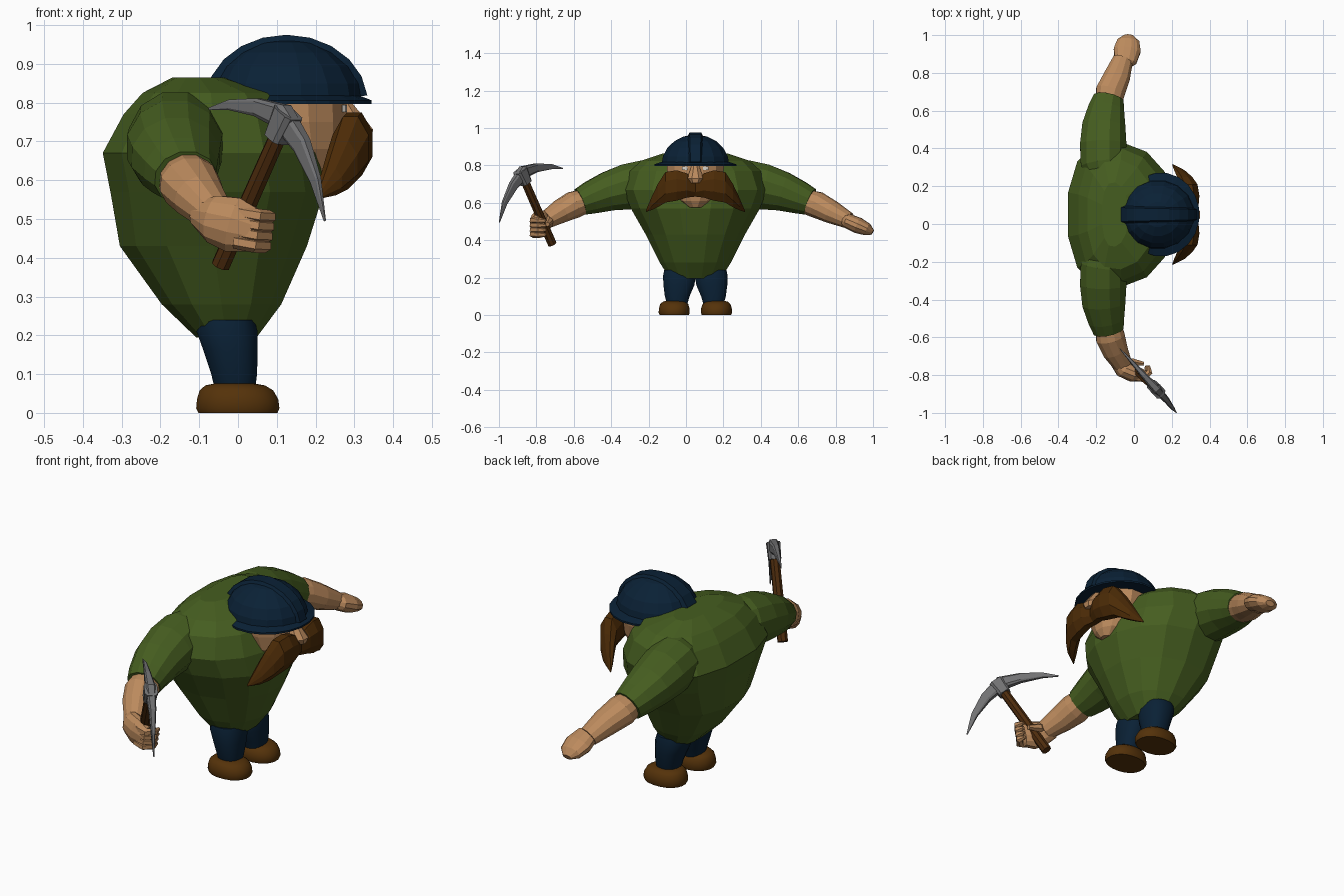
import bpy, bmesh, math
from mathutils import Vector as V

CY = 0.05  # the body's plane of symmetry


def mat(name, rgb):
    m = bpy.data.materials.new(name)
    m.diffuse_color = (*rgb, 1)
    return m


GREEN = mat("green shirt", (0.060, 0.110, 0.014))
SKIN = mat("skin", (0.50, 0.255, 0.11))
NAVY = mat("navy", (0.003, 0.015, 0.036))
HAIR = mat("brown hair", (0.072, 0.024, 0.002))
LEATHER = mat("brown leather", (0.090, 0.032, 0.003))
WOOD = mat("dark wood", (0.075, 0.025, 0.004))
STEEL = mat("grey steel", (0.165, 0.165, 0.17))
EYE = mat("eye white", (0.7, 0.66, 0.6))


def loft(name, rings, m, smooth=False):
    """Skin a list of equal-length point rings, with both ends capped."""
    bm = bmesh.new()
    vs = [[bm.verts.new(p) for p in r] for r in rings]
    n = len(rings[0])
    for a, b in zip(vs, vs[1:]):
        for i in range(n):
            j = (i + 1) % n
            bm.faces.new((a[i], a[j], b[j], b[i]))
    bm.faces.new(vs[0])
    bm.faces.new(vs[-1])
    bmesh.ops.recalc_face_normals(bm, faces=bm.faces)
    me = bpy.data.meshes.new(name)
    bm.to_mesh(me)
    bm.free()
    me.materials.append(m)
    o = bpy.data.objects.new(name, me)
    bpy.context.collection.objects.link(o)
    if smooth:
        bpy.ops.object.select_all(action='DESELECT')
        o.select_set(True)
        bpy.context.view_layer.objects.active = o
        bpy.ops.object.shade_smooth_by_angle(angle=math.radians(40))
    return o


def ring(c, u, v, n, e=2.0, taper=0.0):
    """Superellipse ring about c spanned by half-axis vectors u and v."""
    pts = []
    for i in range(n):
        a = 2 * math.pi * (i + 0.5) / n
        k, s = math.cos(a), math.sin(a)
        pts.append(V(c) + V(u) * math.copysign(abs(k) ** (2 / e), k)
                   + V(v) * math.copysign(abs(s) ** (2 / e), s) * (1 - taper * k))
    return pts


def stack(name, rows, n, m, e=2.0, smooth=False, taper=0.0):
    """Horizontal rings: rows of z, xmin, xmax, y centre, y half width."""
    return loft(name, [ring(((a + b) / 2, y, z), ((b - a) / 2, 0, 0), (0, h, 0), n, e, taper)
                       for z, a, b, y, h in rows], m, smooth)


def tube(name, path, n, m, up=(0, 0, 1), e=2.0, smooth=False):
    """Tube along path rows of x, y, z, side radius, up radius."""
    P = [V(p[:3]) for p in path]
    rings = []
    for i, p in enumerate(path):
        t = (P[min(i + 1, len(P) - 1)] - P[max(i - 1, 0)]).normalized()
        s = t.cross(V(up)).normalized()
        rings.append(ring(P[i], s * p[3], s.cross(t) * p[4], n, e))
    return loft(name, rings, m, smooth)


def mirror(path):
    return [(p[0], 2 * CY - p[1], *p[2:]) for p in path]


# Torso: top-heavy, hunched forward, wider at the back than the front
stack("torso", [(0.195, -0.11, 0.05, CY, 0.135), (0.28, -0.20, 0.115, CY, 0.19),
                (0.43, -0.31, 0.183, CY, 0.265), (0.57, -0.335, 0.228, CY, 0.345),
                (0.67, -0.355, 0.215, CY, 0.385), (0.77, -0.30, 0.17, CY, 0.35),
                (0.825, -0.25, 0.11, CY, 0.29), (0.865, -0.17, -0.03, CY, 0.17)],
      14, GREEN, 2.3, taper=0.13)

# Sleeves
sleeve = [(-0.14, -0.15, 0.71, 0.11, 0.12), (-0.16, -0.22, 0.70, 0.126, 0.132),
          (-0.163, -0.32, 0.685, 0.127, 0.126), (-0.16, -0.42, 0.66, 0.118, 0.108),
          (-0.147, -0.51, 0.627, 0.098, 0.09), (-0.135, -0.565, 0.605, 0.083, 0.075)]
tube("right_sleeve", sleeve, 12, GREEN)
tube("left_sleeve", mirror(sleeve), 12, GREEN)

# Forearms
tube("right_forearm", [(-0.135, -0.54, 0.61, 0.07, 0.066), (-0.125, -0.60, 0.59, 0.08, 0.074),
                       (-0.10, -0.67, 0.555, 0.07, 0.064), (-0.06, -0.745, 0.51, 0.052, 0.048)],
     12, SKIN)
tube("left_forearm", [(-0.135, 0.63, 0.61, 0.07, 0.066), (-0.125, 0.70, 0.59, 0.08, 0.072),
                      (-0.09, 0.78, 0.55, 0.072, 0.062), (-0.058, 0.87, 0.505, 0.055, 0.044)],
     12, SKIN)

# Open left hand
tube("left_hand", [(-0.05, 0.835, 0.515, 0.03, 0.025), (-0.045, 0.86, 0.505, 0.06, 0.04),
                   (-0.036, 0.92, 0.479, 0.074, 0.044), (-0.03, 0.97, 0.457, 0.060, 0.034),
                   (-0.028, 0.998, 0.442, 0.025, 0.014)], 12, SKIN)

# Gripping right hand
tube("right_palm", [(-0.105, -0.725, 0.515, 0.028, 0.035), (-0.06, -0.765, 0.50, 0.048, 0.064),
                    (-0.01, -0.79, 0.485, 0.046, 0.074), (0.04, -0.80, 0.470, 0.034, 0.058)],
     12, SKIN)
for i in range(4):
    z = 0.432 + 0.025 * i
    x = 0.004 * i
    tube(f"right_finger_{i + 1}", [(x - 0.01, -0.812, z + 0.01, 0.018, 0.018),
                                   (x + 0.04, -0.818, z, 0.021, 0.019),
                                   (x + 0.07, -0.785, z - 0.002, 0.018, 0.018),
                                   (x + 0.065, -0.75, z - 0.003, 0.009, 0.009)], 6, SKIN)
tube("right_thumb", [(-0.06, -0.75, 0.52, 0.022, 0.022), (-0.01, -0.73, 0.50, 0.022, 0.022),
                     (0.05, -0.74, 0.485, 0.012, 0.012)], 6, SKIN)

# Pickaxe: handle, curved head and socket
base, top = V((-0.045, -0.715, 0.38)), V((0.128, -0.885, 0.77))
axis = (top - base).normalized()
tube("pick_handle", [(*base, 0.025, 0.025), (*top, 0.023, 0.023)], 8, WOOD)
normal = V((0.30, -0.34, -0.29)).cross(axis).normalized()
tube("pick_head", [(-0.075, -0.66, 0.784, 0.003, 0.002), (-0.02, -0.72, 0.794, 0.014, 0.009),
                   (0.05, -0.80, 0.788, 0.024, 0.016), (0.115, -0.87, 0.765, 0.034, 0.024),
                   (0.165, -0.925, 0.69, 0.026, 0.017), (0.20, -0.97, 0.60, 0.016, 0.010),
                   (0.224, -0.998, 0.495, 0.003, 0.002)], 8, STEEL, normal, 4)
a, b = top - axis * 0.075, top + axis * 0.005
tube("pick_socket", [(*a, 0.030, 0.030), (*b, 0.038, 0.032)], 8, STEEL, normal, 4)

# Legs and shoes
for side, s in (("right", -1), ("left", 1)):
    stack(side + "_leg", [(z, x0, x1, CY + s * d, h) for z, x0, x1, d, h in (
        (0.06, -0.06, 0.045, 0.097, 0.055), (0.10, -0.07, 0.05, 0.097, 0.067),
        (0.16, -0.09, 0.052, 0.088, 0.084), (0.21, -0.108, 0.052, 0.085, 0.089),
        (0.24, -0.103, 0.043, 0.085, 0.083))], 16, NAVY, 2.4, True)
    stack(side + "_shoe", [(z, x0, x1, CY + s * 0.113, h) for z, x0, x1, h in (
        (0.0, -0.103, 0.103, 0.079), (0.012, -0.109, 0.108, 0.084),
        (0.035, -0.107, 0.105, 0.083), (0.058, -0.10, 0.092, 0.076),
        (0.071, -0.085, 0.07, 0.062), (0.076, -0.06, 0.04, 0.045))],
          20, LEATHER, 2.2, True)

# Head, nose and eyes
stack("head", [(0.575, 0.12, 0.245, CY, 0.04), (0.61, 0.08, 0.265, CY, 0.09),
               (0.68, 0.04, 0.28, CY, 0.135), (0.75, 0.01, 0.285, CY, 0.155),
               (0.83, 0.0, 0.285, CY, 0.16)], 12, SKIN)
stack("nose", [(0.705, 0.26, 0.345, CY, 0.035), (0.73, 0.26, 0.352, CY, 0.05),
               (0.765, 0.25, 0.325, CY, 0.034), (0.80, 0.25, 0.295, CY, 0.022)], 8, SKIN)
for side, s in (("right", -1), ("left", 1)):
    y = CY + s * 0.052
    stack(side + "_eye", [(0.776, 0.266, 0.281, y, 0.02),
                          (0.794, 0.266, 0.281, y, 0.02)], 8, EYE)

# Drooping moustache: sections in x-z, rows of y offset, x, z, x half, z half
tache = [(0.0, 0.290, 0.675, 0.035, 0.045), (0.045, 0.300, 0.693, 0.045, 0.070),
         (0.10, 0.300, 0.693, 0.050, 0.088), (0.16, 0.290, 0.683, 0.050, 0.088),
         (0.20, 0.268, 0.640, 0.043, 0.068), (0.235, 0.240, 0.595, 0.030, 0.037),
         (0.265, 0.205, 0.555, 0.004, 0.004)]
for side, s in (("right", -1), ("left", 1)):
    loft(side + "_moustache", [ring((x, CY + s * d, z), (hx, 0, 0), (0, 0, hz), 8)
                               for d, x, z, hx, hz in tache], HAIR)

# Helmet: dome, brim and central ridge
HX, HZ, RX, RY, RZ = 0.125, 0.80, 0.198, 0.185, 0.165
dome = []
for k in range(6):
    t = math.radians(86) * k / 5
    dome.append((HZ + RZ * math.sin(t), HX - RX * math.cos(t), HX + RX * math.cos(t),
                 CY, RY * math.cos(t)))
stack("helmet_dome", dome, 16, NAVY)
stack("helmet_brim", [(0.797, -0.06, 0.347, CY, 0.222), (0.806, -0.06, 0.347, CY, 0.222),
                      (0.818, -0.06, 0.315, CY, 0.185)], 20, NAVY)
ridge = []
for k in range(11):
    t = math.radians(6 + 168 * k / 10)
    c, s = math.cos(t), math.sin(t)
    w = 0.026 + 0.012 * k / 10
    ridge.append([V((HX + RX * f * c, CY + h, HZ + RZ * f * s))
                  for f, h in ((0.95, -w - 0.01), (1.06, -w), (1.06, w), (0.95, w + 0.01))])
loft("helmet_ridge", ridge, NAVY)
